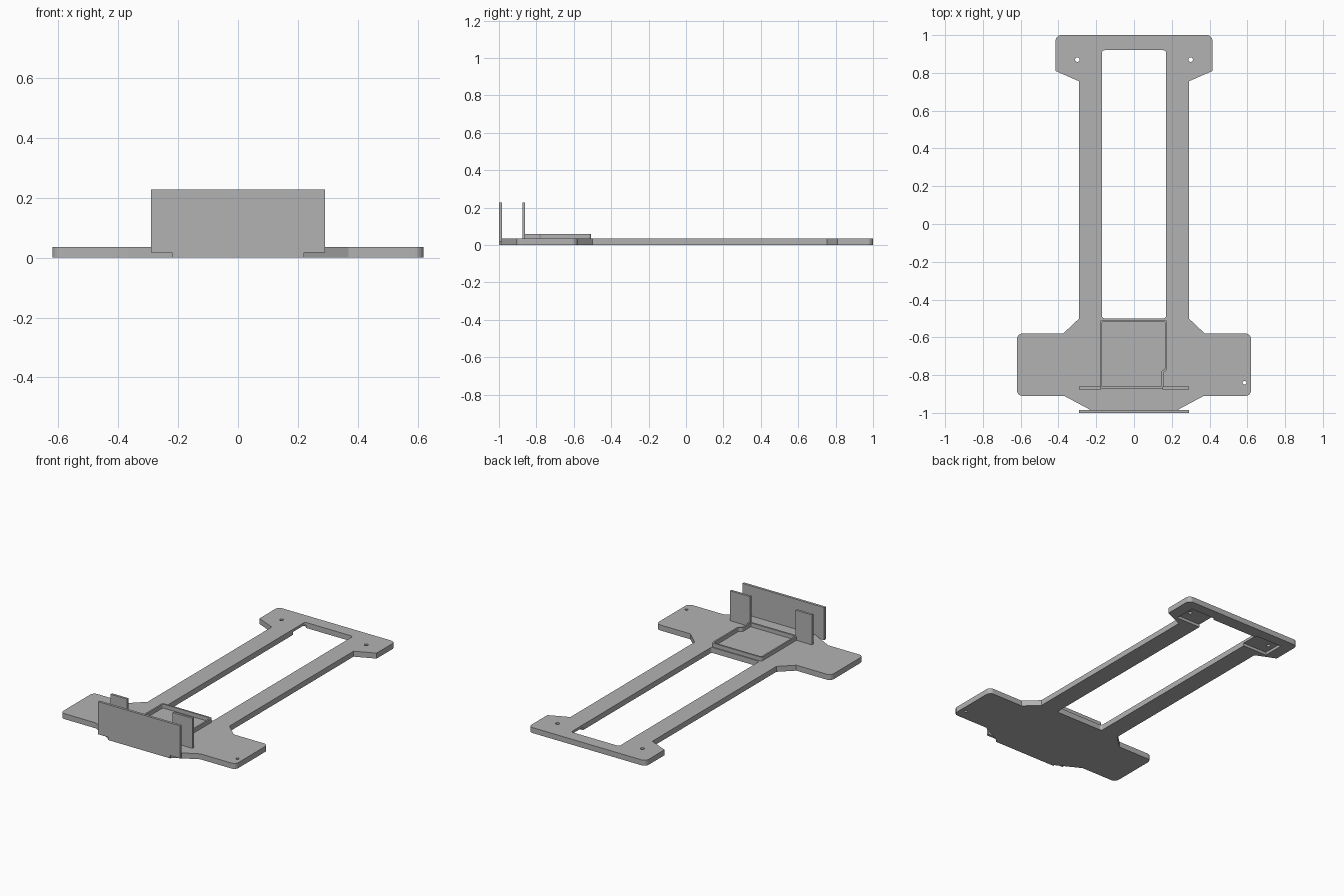
import bpy
import bmesh
from math import cos, sin, pi
from mathutils import Vector

cube = bpy.data.objects.get("Cube")
if cube:
    bpy.data.objects.remove(cube, do_unlink=True)

GREY = (0.45, 0.45, 0.45, 1.0)
grey = bpy.data.materials.new("plain grey")
grey.use_nodes = True
grey.diffuse_color = GREY
grey.node_tree.nodes["Principled BSDF"].inputs["Base Color"].default_value = GREY

PLATE_TOP = 0.035
TRAY_TOP = 0.06
PANEL_TOP = 0.227


def rounded(points):
    """Replace each (x, y, radius) corner by a short curve."""
    out = []
    for i, (x, y, r) in enumerate(points):
        p = Vector((x, y))
        if r == 0:
            out.append(p)
            continue
        a = p + (Vector(points[i - 1][:2]) - p).normalized() * r
        b = p + (Vector(points[(i + 1) % len(points)][:2]) - p).normalized() * r
        for k in range(7):
            t = k / 6 * pi / 2
            out.append(p + (a - p) * (1 - sin(t)) + (b - p) * (1 - cos(t)))
    return out


def prism(name, outline, z0, z1):
    """Extrude a flat outline between two heights."""
    bm = bmesh.new()
    face = bm.faces.new([bm.verts.new((p[0], p[1], z0)) for p in outline])
    ext = bmesh.ops.extrude_face_region(bm, geom=[face])
    top = [v for v in ext["geom"] if isinstance(v, bmesh.types.BMVert)]
    bmesh.ops.translate(bm, verts=top, vec=(0, 0, z1 - z0))
    bmesh.ops.recalc_face_normals(bm, faces=bm.faces)
    mesh = bpy.data.meshes.new(name)
    bm.to_mesh(mesh)
    bm.free()
    mesh.materials.append(grey)
    obj = bpy.data.objects.new(name, mesh)
    bpy.context.collection.objects.link(obj)
    return obj


def box(name, x0, x1, y0, y1, z0, z1, r=0):
    corners = [(x0, y0, r), (x1, y0, r), (x1, y1, r), (x0, y1, r)]
    return prism(name, rounded(corners), z0, z1)


def disc(name, x, y, r):
    ring = [(x + r * cos(k * pi / 12), y + r * sin(k * pi / 12)) for k in range(24)]
    return prism(name, ring, -0.1, 0.1)


def cut(target, cutter):
    """Subtract a cutter and discard it."""
    cutter.hide_render = True
    mod = target.modifiers.new("cut", "BOOLEAN")
    mod.operation = "DIFFERENCE"
    mod.solver = "EXACT"
    mod.object = cutter
    bpy.context.view_layer.objects.active = target
    bpy.ops.object.modifier_apply(modifier=mod.name)
    bpy.data.objects.remove(cutter, do_unlink=True)


# Base plate: half outline mirrored across the centre line
half = [
    (0.22, -0.99, 0), (0.37, -0.91, 0), (0.62, -0.91, 0.03), (0.62, -0.58, 0.03),
    (0.375, -0.58, 0), (0.29, -0.5, 0), (0.29, 0.755, 0), (0.415, 0.81, 0),
    (0.415, 1.0, 0.03),
]
mirrored = [(-x, y, r) for x, y, r in reversed(half)]
plate = prism("base_plate", rounded(half + mirrored), 0, PLATE_TOP)

# Long opening, underside pockets and screw holes
cut(plate, box("opening_cutter", -0.17, 0.17, -0.5, 0.92, -0.1, 0.1, 0.015))
for side in (-1, 1):
    xs = sorted((side * 0.16, side * 0.34))
    cut(plate, box("pocket_cutter", *xs, 0.8, 0.935, -0.1, 0.018))
    cut(plate, disc("hole_cutter", side * 0.3, 0.87, 0.012))
cut(plate, disc("wing_hole_cutter", 0.585, -0.84, 0.01))

# Low tray rim with a step in its left wall
outer = [
    (-0.18, -0.873, 0), (0.155, -0.873, 0), (0.155, -0.785, 0.008),
    (0.175, -0.775, 0.008), (0.175, -0.507, 0.015), (-0.18, -0.507, 0.015),
]
inner = [
    (-0.17, -0.861, 0), (0.144, -0.861, 0), (0.144, -0.778, 0.008),
    (0.165, -0.767, 0.008), (0.165, -0.518, 0.01), (-0.17, -0.518, 0.01),
]
rim = prism("tray_rim", rounded(outer), PLATE_TOP - 0.003, TRAY_TOP)
cut(rim, prism("rim_cutter", rounded(inner), -0.1, 0.2))

# Upright panels: full front panel, and two flaps beside the tray
box("front_panel", -0.29, 0.29, -1.0, -0.984, 0.018, PANEL_TOP)
box("front_panel_foot", -0.22, 0.22, -1.0, -0.984, 0, 0.018)
box("right_flap", -0.29, -0.175, -0.875, -0.86, PLATE_TOP - 0.002, PANEL_TOP)
box("left_flap", 0.15, 0.29, -0.875, -0.86, PLATE_TOP - 0.002, PANEL_TOP)
